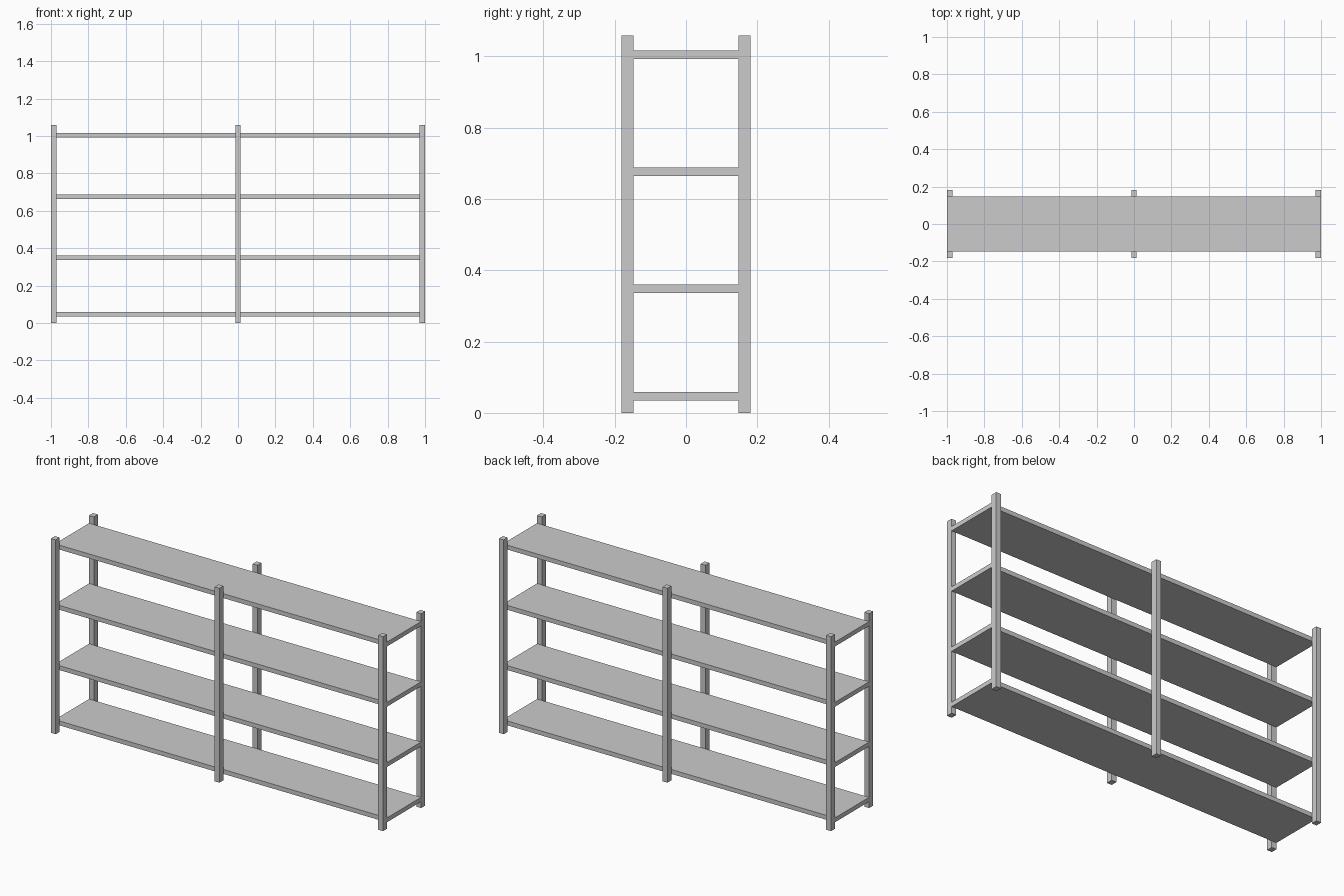
import bpy

if "Cube" in bpy.data.objects:
    bpy.data.objects.remove(bpy.data.objects["Cube"])

POST_W, POST_H = 0.029, 1.058
Y_IN, Y_OUT = 0.147, 0.181
SHELF_T = 0.024


def box(name, lo, hi):
    bpy.ops.mesh.primitive_cube_add(size=1, location=[(a + b) / 2 for a, b in zip(lo, hi)])
    ob = bpy.context.object
    ob.name = name
    ob.scale = [b - a for a, b in zip(lo, hi)]
    bpy.ops.object.transform_apply(location=False, rotation=False, scale=True)
    return ob


# Shelf boards, full length between the front and back posts
for i, top in enumerate((0.059, 0.360, 0.688, 1.016)):
    box(f"shelf_{i + 1}", (-1, -Y_IN, top - SHELF_T), (1, Y_IN, top))

# Upright posts on the front and back faces
for side, x in (("left", -1 + POST_W / 2), ("middle", 0), ("right", 1 - POST_W / 2)):
    x0, x1 = x - POST_W / 2, x + POST_W / 2
    box(f"front_post_{side}", (x0, -Y_OUT, 0), (x1, -Y_IN, POST_H))
    box(f"back_post_{side}", (x0, Y_IN, 0), (x1, Y_OUT, POST_H))
